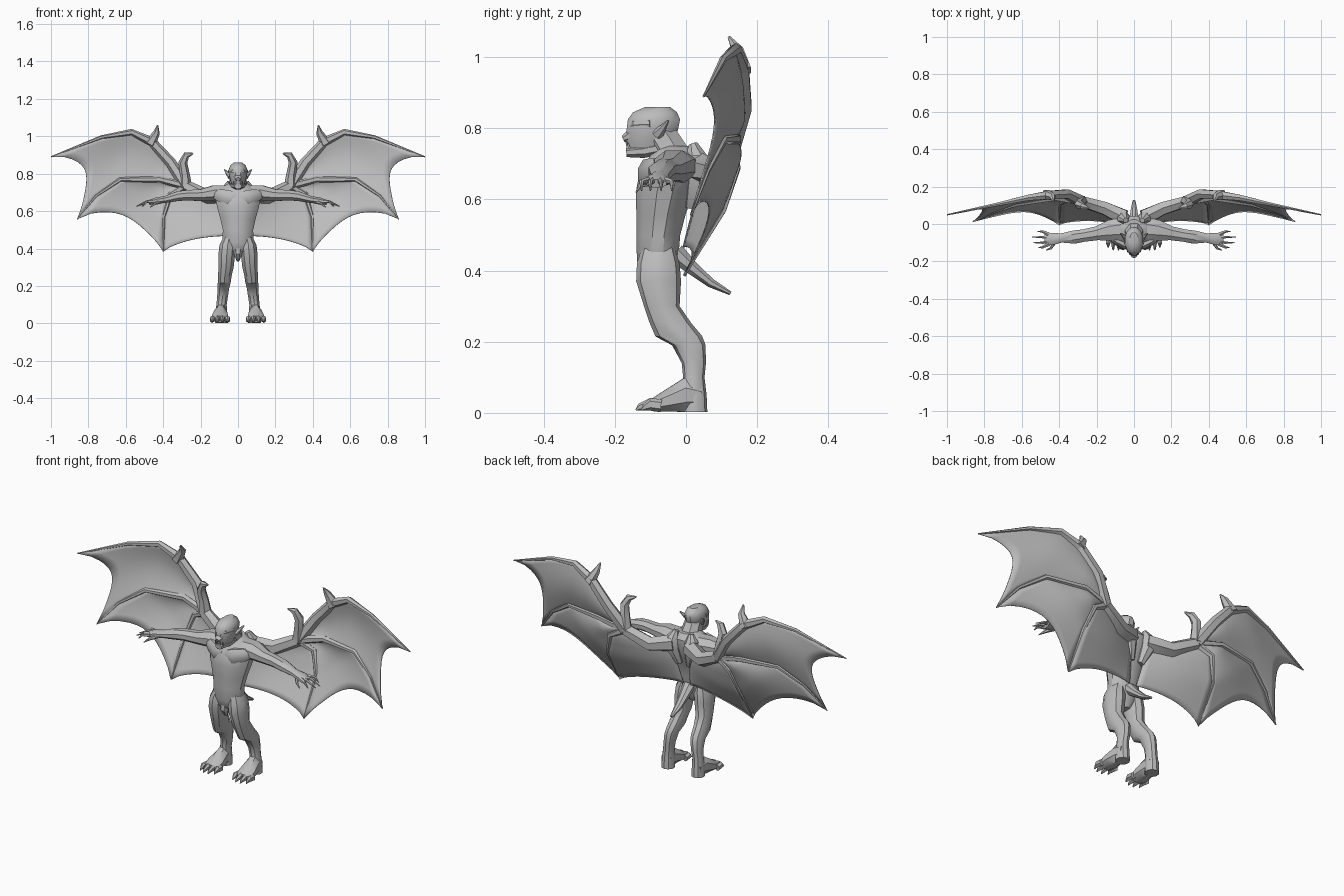
import bpy, bmesh, math
from mathutils import Vector

if "Cube" in bpy.data.objects:
    bpy.data.objects.remove(bpy.data.objects["Cube"])

grey = bpy.data.materials.new("stone_grey")
grey.use_nodes = True
grey.diffuse_color = (0.5, 0.5, 0.5, 1)
grey.node_tree.nodes["Principled BSDF"].inputs["Base Color"].default_value = (0.5, 0.5, 0.5, 1)


def finish(name, bm, mirror, angle=35):
    bmesh.ops.recalc_face_normals(bm, faces=bm.faces)
    mesh = bpy.data.meshes.new(name)
    bm.to_mesh(mesh)
    bm.free()
    mesh.materials.append(grey)
    ob = bpy.data.objects.new(name, mesh)
    bpy.context.collection.objects.link(ob)
    bpy.ops.object.select_all(action="DESELECT")
    ob.select_set(True)
    bpy.context.view_layer.objects.active = ob
    bpy.ops.object.shade_smooth_by_angle(angle=math.radians(angle))
    if mirror:
        ob.modifiers.new("mirror", "MIRROR")
    return ob


def limb(name, stations, ref=(1, 0, 0), sides=8, mirror=True, level=False):
    """Loft ellipses along a path; each station is x, y, z, radius along ref, other radius."""
    bm = bmesh.new()
    pts = [Vector(s[:3]) for s in stations]
    rings = []
    for i, s in enumerate(stations):
        t = (pts[min(i + 1, len(pts) - 1)] - pts[max(i - 1, 0)]).normalized()
        if level:
            t = Vector((0, 0, 1))
        u = Vector(ref)
        u = (u - t * u.dot(t)).normalized()
        v = t.cross(u)
        ring = []
        for k in range(sides):
            a = 2 * math.pi * (k + 0.5) / sides
            ring.append(bm.verts.new(pts[i] + u * s[3] * math.cos(a) + v * s[4] * math.sin(a)))
        rings.append(ring)
    for r, q in zip(rings, rings[1:]):
        for k in range(sides):
            j = (k + 1) % sides
            bm.faces.new((r[k], r[j], q[j], q[k]))
    bm.faces.new(rings[0])
    bm.faces.new(rings[-1])
    return finish(name, bm, mirror)


def bone(name, path, r0, r1, ref=(0, 1, 0), sides=6):
    """Evenly tapered limb along a path."""
    n = len(path) - 1
    radii = [r0 + (r1 - r0) * i / n for i in range(n + 1)]
    return limb(name, [(*p, r, r) for p, r in zip(path, radii)], ref, sides)


def along(path, t):
    """Point at fraction t of a polyline's length."""
    pts = [Vector(p) for p in path]
    lens = [(b - a).length for a, b in zip(pts, pts[1:])]
    d = t * sum(lens)
    for a, b, l in zip(pts, pts[1:], lens):
        if d <= l:
            return a.lerp(b, d / l)
        d -= l
    return pts[-1]


def membrane(name, edge_a, edge_b, scallop, bulge, n=12):
    """Skin stretched between two bones, with a scooped trailing edge."""
    bm = bmesh.new()
    grid = []
    for i in range(n + 1):
        s = i / n
        arch = max(0, math.sin(math.pi * s))
        row = []
        for j in range(n + 1):
            t = j / n * (1 - scallop * arch ** 0.65)
            p = along(edge_a, t).lerp(along(edge_b, t), s)
            p.y += bulge * arch * math.sin(math.pi * min(1, t * 0.8 + 0.1))
            row.append(bm.verts.new(p))
        grid.append(row)
    for i in range(n):
        for j in range(n):
            bm.faces.new((grid[i][j], grid[i + 1][j], grid[i + 1][j + 1], grid[i][j + 1]))
    ob = finish(name, bm, False, 60)
    solid = ob.modifiers.new("thickness", "SOLIDIFY")
    solid.thickness = 0.004
    ob.modifiers.new("mirror", "MIRROR")


# Torso, stacked as level slices: height, depth centre, half width, half depth
torso = [(.36, -.075, .02, .03), (.39, -.08, .065, .05), (.43, -.08, .086, .06),
         (.50, -.078, .084, .064), (.56, -.07, .098, .072), (.62, -.06, .115, .084),
         (.68, -.045, .128, .088), (.72, -.03, .1, .075), (.75, -.03, .05, .055)]
limb("torso", [(0, y, z, a, b) for z, y, a, b in torso], sides=12, mirror=False, level=True)
limb("groin", [(0, -.1, .42, .03, .03), (0, -.11, .37, .024, .026), (0, -.1, .34, .01, .012)], mirror=False)
limb("chest_muscle", [(.01, -.112, .67, .02, .03), (.05, -.112, .67, .025, .045),
                      (.1, -.09, .685, .02, .035), (.14, -.06, .695, .012, .02)], (0, 1, 0))
limb("shoulder_blade", [(.03, .01, .58, .02, .02), (.055, .025, .66, .04, .04),
                        (.055, .03, .72, .035, .033), (.045, .02, .755, .014, .014)])

# Neck and head
limb("neck", [(0, -.03, .70, .06, .06), (0, -.055, .75, .05, .052), (0, -.08, .79, .045, .05)], mirror=False)
skull = [(.745, -.105, .036, .06), (.77, -.1, .044, .072), (.80, -.094, .05, .075),
         (.825, -.09, .051, .076), (.845, -.087, .042, .064), (.86, -.08, .022, .036)]
limb("skull", [(0, y, z, a, b) for z, y, a, b in skull], sides=12, mirror=False, level=True)
limb("jaw", [(0, -.07, .745, .044, .02), (0, -.12, .735, .038, .02), (0, -.168, .732, .02, .014)], mirror=False)
limb("snout", [(0, -.12, .785, .03, .025), (0, -.16, .778, .024, .018), (0, -.177, .77, .012, .01)], mirror=False)
limb("brow", [(.004, -.158, .803, .009, .012), (.026, -.143, .812, .012, .014),
              (.046, -.1, .815, .008, .012)], (0, 1, 0))
bone("ear", [(.038, -.08, .785), (.055, -.065, .80), (.072, -.05, .822)], .018, .003)
for i, x in enumerate((.008, .022)):
    bone(f"fang_{i + 1}", [(x, -.166 + x / 3, .742), (x, -.172 + x / 3, .762)], .005, .001, (1, 0, 0), 4)

# Arms and hands
limb("arm", [(.07, -.03, .69, .07, .05), (.13, -.035, .695, .06, .046), (.2, -.05, .685, .04, .034),
             (.27, -.062, .685, .036, .03), (.32, -.07, .68, .038, .028), (.39, -.075, .662, .026, .02),
             (.44, -.08, .655, .036, .018), (.475, -.083, .645, .03, .013)], (0, 1, 0))
for i, (y, reach) in enumerate([(-.04, .515), (-.07, .545), (-.1, .54), (-.125, .51)]):
    bone(f"finger_{i + 1}", [(.455, -.08 + (y + .08) * .6, .652), (.49, y, .65), (reach, y, .625)], .012, .002)
bone("thumb", [(.42, -.09, .65), (.445, -.13, .64), (.47, -.14, .62)], .012, .002)

# Legs with jutting knees and raised hocks, feet and claws
limb("leg", [(.045, -.078, .47, .03, .045), (.055, -.078, .42, .046, .06), (.06, -.077, .37, .047, .063),
             (.064, -.068, .30, .043, .05), (.07, -.045, .255, .038, .058), (.074, -.02, .215, .036, .066),
             (.078, .008, .19, .033, .047), (.083, .022, .14, .03, .034), (.088, .022, .10, .029, .03),
             (.09, .022, .05, .033, .036), (.09, .024, .003, .035, .036)], sides=10, level=True)
limb("foot", [(.09, .04, .045, .03, .04), (.093, 0, .05, .036, .052), (.096, -.05, .034, .046, .034),
              (.097, -.095, .021, .045, .019)])
for i, x in enumerate((.055, .083, .111, .138)):
    tip = -.12 - .015 * (i in (1, 2))
    limb(f"toe_{i + 1}", [(x, -.07, .02, .015, .018), (x, -.1, .024, .014, .018),
                          (x, tip + .005, .016, .007, .01), (x, tip - .006, .008, .002, .002)], sides=6)

# Tail
limb("tail", [(0, -.03, .45, .035, .03), (0, .02, .405, .026, .02), (0, .07, .365, .02, .014),
              (0, .125, .336, .008, .006)], mirror=False)

# Wing bones
root, elbow = (.05, .035, .69), (.28, .12, .735)
leading = [elbow, (.36, .16, .86), (.46, .155, .97), (.57, .14, 1.022), (.73, .105, .995), (1, .05, .89)]
middle = [elbow, (.42, .14, .77), (.63, .105, .768), (.76, .06, .68), (.86, .015, .556)]
inner = [elbow, (.36, .14, .69), (.397, .105, .57), (.4, -.005, .385)]
flank = [root, (.04, .025, .6), (.02, -.01, .465)]
bone("wing_upper_arm", [root, (.16, .085, .675), elbow], .045, .032)
bone("wing_forearm", leading[:3], .032, .025)
bone("wing_leading_finger", leading[2:], .025, .003)
bone("wing_middle_finger", middle, .022, .003)
bone("wing_inner_finger", inner, .021, .003)
limb("wing_elbow_hook", [(*elbow, .034, .034), (.285, .115, .80, .026, .026), (.295, .105, .86, .024, .024),
                         (.275, .095, .9, .018, .018), (.24, .085, .908, .004, .004)], (0, 1, 0), 6)
bone("wing_wrist_claw", [(.47, .155, .96), (.435, .145, 1.02), (.43, .12, 1.058)], .032, .004)

# Wing skin
membrane("wing_outer_skin", leading, middle, .19, .022)
membrane("wing_middle_skin", middle, inner, .21, .025)
membrane("wing_inner_skin", inner, flank, .1, .015)
